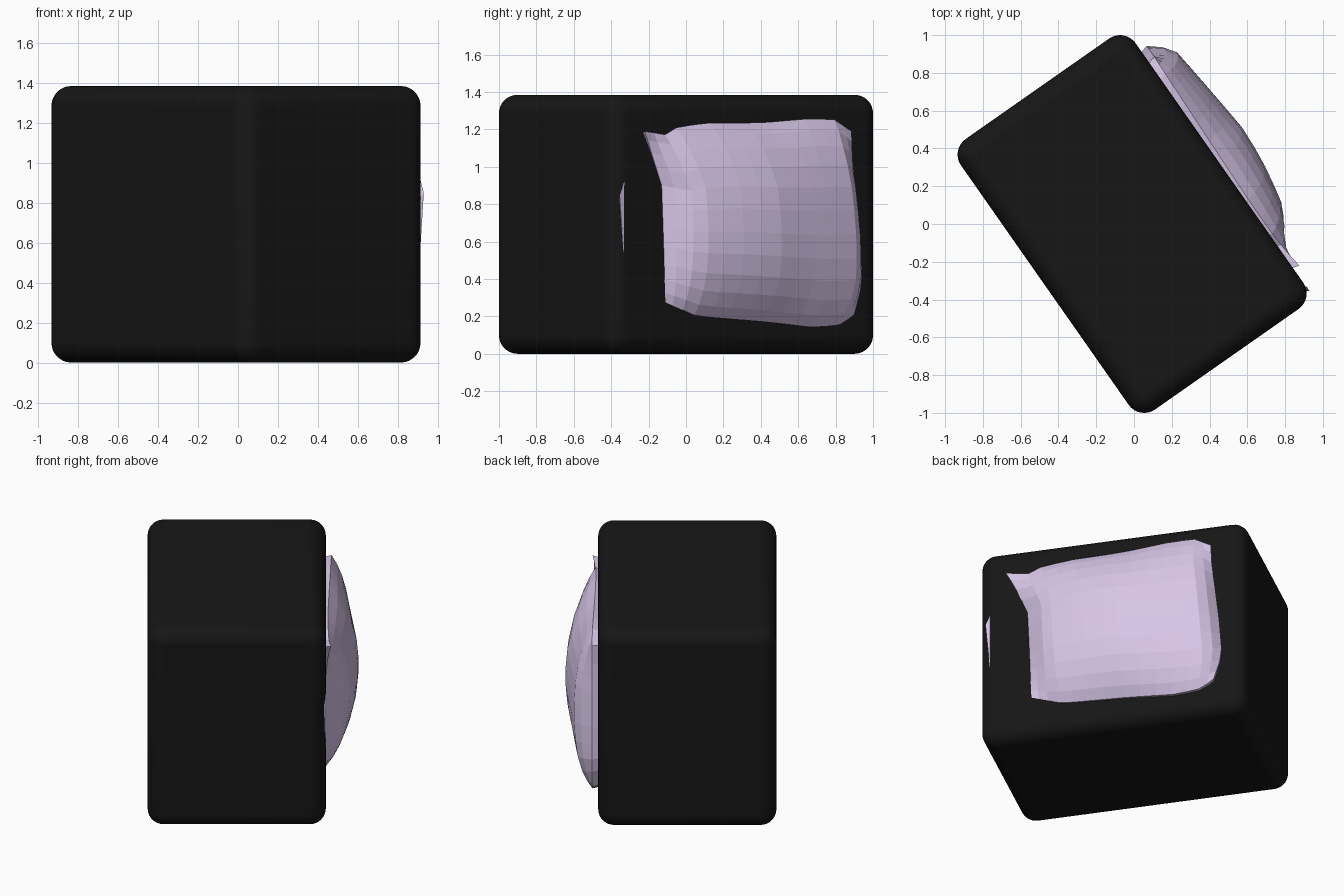
import bpy, bmesh, math
from mathutils import Vector

if "Cube" in bpy.data.objects:
    bpy.data.objects.remove(bpy.data.objects["Cube"])

ANG = math.radians(55)
C, S = math.cos(ANG), math.sin(ANG)
U, N = Vector((C, -S, 0)), Vector((S, C, 0))     # long axis and face normal
A, B, H, R = 0.874, 0.564, 1.385, 0.1            # half length, half depth, height, rounding
CENTRE = Vector((-0.01, 0, 0))
FACE = CENTRE + N * B


def material(name, rgb):
    m = bpy.data.materials.new(name)
    m.diffuse_color = (*rgb, 1)
    m.use_nodes = True
    m.node_tree.nodes["Principled BSDF"].inputs["Base Color"].default_value = m.diffuse_color
    return m


def make_object(name, bm, mat):
    bmesh.ops.recalc_face_normals(bm, faces=bm.faces[:])
    me = bpy.data.meshes.new(name)
    bm.to_mesh(me)
    bm.free()
    ob = bpy.data.objects.new(name, me)
    bpy.context.collection.objects.link(ob)
    me.materials.append(mat)
    return ob


def along(pts, t):
    """Point at fraction t of a polyline's length."""
    pts = [Vector(p) for p in pts]
    lens = [(b - a).length for a, b in zip(pts, pts[1:])]
    d = t * sum(lens)
    for a, b, l in zip(pts, pts[1:], lens):
        if d <= l:
            return a.lerp(b, d / l)
        d -= l
    return pts[-1]


def table(pairs, x):
    for (x0, y0), (x1, y1) in zip(pairs, pairs[1:]):
        if x <= x1:
            return y0 + (y1 - y0) * (x - x0) / (x1 - x0)
    return pairs[-1][1]


black = material("black", (0.008, 0.008, 0.008))
lilac = material("lilac", (0.68, 0.56, 0.80))

# Rounded block
bm = bmesh.new()
bmesh.ops.create_cube(bm, size=1)
for v in bm.verts:
    v.co = Vector((v.co.x * 2 * A, v.co.y * 2 * B, (v.co.z + 0.5) * H))
block = make_object("block", bm, black)
block.location = CENTRE
block.rotation_euler.z = -ANG
bev = block.modifiers.new("rounding", 'BEVEL')
bev.width, bev.segments = R, 8
bpy.context.view_layer.objects.active = block
block.select_set(True)
bpy.ops.object.shade_smooth_by_angle(angle=math.radians(40))
block.select_set(False)

# Cushion outline as seen from the right: (y, z)
near = [(-.11, .275), (-.115, .42), (-.12, .6), (-.13, .9), (-.18, 1.06), (-.22, 1.19)]
far = [(.90, .21), (.945, .38), (.93, .63), (.905, .9), (.89, 1.05), (.885, 1.19)]
top = [(-.22, 1.19), (-.1, 1.17), (-.05, 1.21), (.1, 1.235), (.4, 1.235),
       (.63, 1.255), (.79, 1.255), (.885, 1.19)]
low = [(-.11, .275), (.06, .2), (.43, .17), (.69, .14), (.83, .155), (.90, .21)]
bulge = [(0, 0), (.115, .137), (.23, .168), (.36, .197), (.505, .207),
         (.786, .17), (.906, .152), (.97, .098), (1, .04)]


def cushion_point(s, t):
    c = [Vector(p) for p in (low[0], low[-1], top[0], top[-1])]
    p = (along(near, t) * (1 - s) + along(far, t) * s
         + along(low, s) * (1 - t) + along(top, s) * t
         - (c[0] * (1 - t) + c[2] * t) * (1 - s) - (c[1] * (1 - t) + c[3] * t) * s)
    rim = 0.04 * s + 0.035 * (1 - s) ** 8 * t ** 8
    fall = (1 - abs(2 * t - 1) ** 2.5) ** 0.9
    n = rim + (table(bulge, s) - rim) * fall
    if s == 0 or s == 1:
        n = rim
    u = (FACE.y + C * rim - p.x) / S
    return FACE + U * u + N * n + Vector((0, 0, p.y))


# Cushion: faceted bulging sheet with a skirt sunk into the block
NS, NT = 14, 11
ease = lambda k, n: 0.5 * (k / n) + 0.5 * (0.5 - 0.5 * math.cos(math.pi * k / n))
bm = bmesh.new()
g = [[bm.verts.new(cushion_point(ease(i, NS), ease(j, NT))) for j in range(NT + 1)]
     for i in range(NS + 1)]
for i in range(NS):
    for j in range(NT):
        bm.faces.new((g[i][j], g[i + 1][j], g[i + 1][j + 1], g[i][j + 1]))
rim_edges = [e for e in bm.edges if len(e.link_faces) == 1]
ext = bmesh.ops.extrude_edge_only(bm, edges=rim_edges)["geom"]
mid = FACE + U * -0.08 + Vector((0, 0, 0.7))
for v in (x for x in ext if isinstance(x, bmesh.types.BMVert)):
    d = v.co - mid
    d -= N * d.dot(N)
    v.co = mid + d * 0.95 - N * 0.1
bmesh.ops.holes_fill(bm, edges=[e for e in bm.edges if len(e.link_faces) == 1])
make_object("cushion", bm, lilac)

# Cushion fold poking out near the block's edge
bm = bmesh.new()
v = [bm.verts.new(p) for p in ((.93, -.355, .85), (.912, -.33, .92),
                               (.91, -.333, .52), (.86, -.36, .75))]
for f in ((0, 1, 2), (0, 1, 3), (1, 2, 3), (0, 2, 3)):
    bm.faces.new([v[k] for k in f])
make_object("cushion_fold", bm, lilac)
